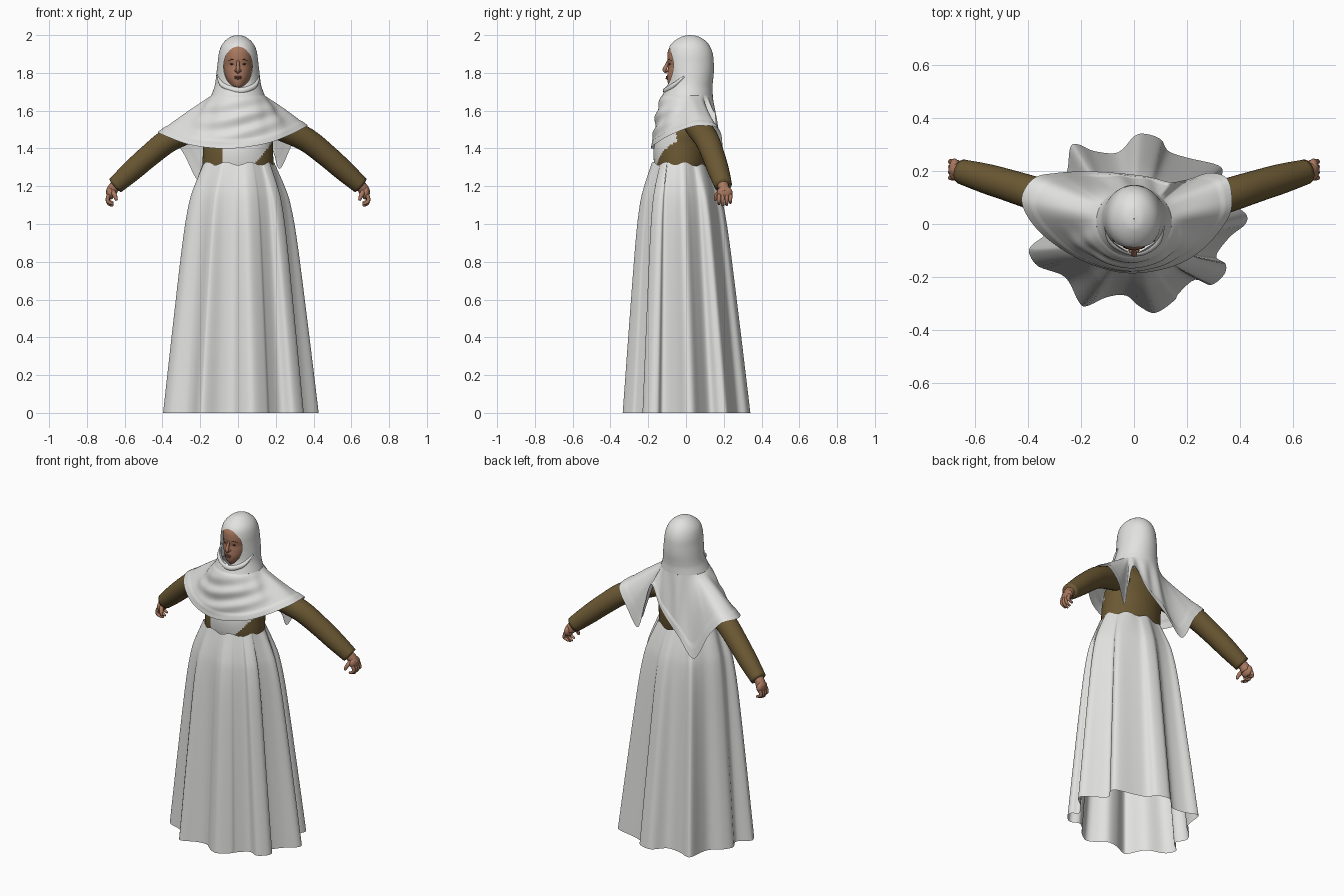
import bpy
import bmesh
from math import sin, cos, pi, asin, atan2, sqrt
from mathutils import Vector, Matrix

if "Cube" in bpy.data.objects:
    bpy.data.objects.remove(bpy.data.objects["Cube"])


def material(name, colour):
    mat = bpy.data.materials.new(name)
    mat.use_nodes = True
    mat.diffuse_color = (*colour, 1)
    shader = next(n for n in mat.node_tree.nodes if n.type == "BSDF_PRINCIPLED")
    shader.inputs["Base Color"].default_value = (*colour, 1)
    shader.inputs["Roughness"].default_value = 0.8
    return mat


WHITE = material("white cloth", (0.76, 0.76, 0.75))
OLIVE = material("olive brown cloth", (0.15, 0.1, 0.034))
SKIN = material("skin", (0.4, 0.19, 0.115))
LIP = material("lips", (0.27, 0.1, 0.075))
DARK = material("dark eyes and brows", (0.06, 0.03, 0.02))


def finish(name, bm, *mats):
    bmesh.ops.remove_doubles(bm, verts=bm.verts, dist=0.0002)
    bmesh.ops.recalc_face_normals(bm, faces=bm.faces)
    for face in bm.faces:
        face.smooth = True
    mesh = bpy.data.meshes.new(name)
    bm.to_mesh(mesh)
    bm.free()
    for mat in mats:
        mesh.materials.append(mat)
    obj = bpy.data.objects.new(name, mesh)
    bpy.context.collection.objects.link(obj)
    return obj


def spline(points, steps, closed=False):
    """Smooth curve through points of any dimension."""
    pts = [Vector(p) for p in points]
    count = len(pts)
    pick = (lambda i: pts[i % count]) if closed else (lambda i: pts[max(0, min(count - 1, i))])
    out = []
    for i in range(count if closed else count - 1):
        a, b, c, d = (pick(i + k) for k in (-1, 0, 1, 2))
        for s in range(steps):
            t = s / steps
            out.append(b + (c - a) * (t / 2) + (a * 2 - b * 5 + c * 4 - d) * (t * t / 2)
                       + (b * 3 - a - c * 3 + d) * (t ** 3 / 2))
    return out if closed else out + [pts[-1]]


def loft(name, rows, *mats, closed=True, caps=False):
    """Skin a list of equally long rows of points."""
    bm = bmesh.new()
    grid = [[bm.verts.new(p) for p in row] for row in rows]
    n = len(rows[0])
    for low, high in zip(grid, grid[1:]):
        for i in range(n if closed else n - 1):
            j = (i + 1) % n
            bm.faces.new((low[i], low[j], high[j], high[i]))
    if caps:
        bm.faces.new(grid[0])
        bm.faces.new(grid[-1])
    return finish(name, bm, *mats)


def ring(level, n, gap=0.0):
    """Oval at one level (z, half width, front y, back y), open by gap at the front."""
    z, half, front, back = level
    mid, depth = (front + back) / 2, (back - front) / 2
    span = 2 * pi - 2 * gap
    count = n - 1 if gap is not None and n % 2 else n
    angles = [gap + span * i / count for i in range(n)]
    return [Vector((half * sin(a), mid - depth * cos(a), z)) for a in angles]


def tube(name, path, radii, mat, sides=16):
    rows = []
    for i, p in enumerate(path):
        tangent = (path[min(i + 1, len(path) - 1)] - path[max(i - 1, 0)]).normalized()
        u = tangent.cross(Vector((0, 1, 0))).normalized()
        v = tangent.cross(u)
        rows.append([p + (u * cos(2 * pi * k / sides) + v * sin(2 * pi * k / sides)) * radii[i]
                     for k in range(sides)])
    return loft(name, rows, mat, caps=True)


def tapered(name, points, mat, steps=5, sides=16):
    """Tube through points given as (x, y, z, radius)."""
    path = spline(points, steps)
    return tube(name, [p.xyz for p in path], [p.w for p in path], mat, sides)


def ellipsoid(name, centre, size, mat):
    bm = bmesh.new()
    place = Matrix.Translation(centre) @ Matrix.Diagonal((*size, 1))
    bmesh.ops.create_uvsphere(bm, u_segments=20, v_segments=12, radius=1, matrix=place)
    return finish(name, bm, mat)


# Skirt: folded hem outline fading into an oval waist
hem = [(.42, .04), (.42, 0), (.36, -.05), (.31, -.12), (.345, -.15), (.34, -.19), (.29, -.23),
       (.23, -.21), (.17, -.26), (.15, -.29), (.08, -.335), (.02, -.31), (-.03, -.27),
       (-.1, -.275), (-.18, -.31), (-.21, -.29), (-.26, -.2), (-.36, -.16), (-.395, -.11),
       (-.385, -.08), (-.33, -.03), (-.36, .04), (-.33, .1), (-.27, .15), (-.25, .21),
       (-.24, .29), (-.21, .3), (-.15, .275), (-.06, .27), (0, .33), (.04, .34), (.1, .32),
       (.13, .275), (.2, .25), (.32, .22), (.33, .18), (.3, .13), (.36, .08)]
outline = spline(hem, 5, True)
rows = []
for z, scale, fold in spline([(0, 1, 1), (.45, .88, .9), (.9, .755, .75), (1.1, .68, .6),
                              (1.2, .61, .45), (1.32, .49, .2)], 6):
    row = []
    for p in outline:
        a = atan2(p.y / .31, p.x / .38)
        oval = Vector((.385 * cos(a), .31 * sin(a)))
        q = (oval + (p - oval) * fold) * scale
        rise = (z / 1.32) ** 8 * (.008 * sin(a * 9) - .012 * max(0, sin(a)))
        row.append(Vector((q.x, q.y - .03 * z / 1.32, z + rise)))
    rows.append(row)
loft("skirt", rows, WHITE)

# Bodice with a white front panel
levels = spline([(1.25, .185, -.15, .09), (1.33, .187, -.17, .11), (1.42, .185, -.168, .12),
                 (1.5, .185, -.13, .12), (1.58, .14, -.08, .11), (1.66, .06, -.04, .06)], 8)
bodice = loft("bodice", [ring(level, 96) for level in levels], OLIVE, WHITE)
for face in bodice.data.polygons:
    c = face.center
    if c.y < -.05 and -.08 < c.x < .1 + .8 * (c.z - 1.33):
        face.material_index = 1

# Hood: rows that leave an oval opening for the face
hood = spline([(2, .001, .018, .022), (1.993, .035, -.02, .065), (1.97, .068, -.06, .103),
               (1.94, .09, -.088, .127), (1.9, .102, -.1, .142), (1.85, .108, -.102, .147),
               (1.8, .114, -.1, .147), (1.75, .12, -.1, .142), (1.72, .127, -.11, .14),
               (1.68, .142, -.125, .142)], 7)
rows = []
for level in hood:
    inside = max(0, 1 - ((level[0] - 1.832) / .108) ** 2)
    rows.append(ring(level, 65, asin(min(.95, .076 * sqrt(inside) / level[1]))))
loft("hood", rows, WHITE, closed=False)
tapered("chin_fold", [(-.108, -.01, 1.79, .004), (-.08, -.07, 1.735, .014), (.01, -.104, 1.705, .018),
                      (.085, -.07, 1.73, .014), (.112, -.01, 1.78, .004)], WHITE)

# Cape: neck oval draped out to a pointed, slit hem
cape_hem = [(0, -.182, 1.4), (.15, -.155, 1.425), (.26, -.09, 1.465), (.35, .02, 1.51),
            (.365, .1, 1.52), (.345, .172, 1.5), (.28, .19, 1.41), (.215, .17, 1.29),
            (.175, .16, 1.44), (.13, .155, 1.58), (.05, .175, 1.45), (-.08, .19, 1.32),
            (-.19, .195, 1.21), (-.29, .19, 1.38), (-.375, .17, 1.48), (-.42, .09, 1.485),
            (-.37, -.01, 1.46), (-.26, -.1, 1.42), (-.13, -.16, 1.4)]
edge = spline(cape_hem, 9, True)
rows = []
for r in range(31):
    t = r / 30
    row = []
    for p in edge:
        a = atan2(p.y, p.x)
        front = max(0, -sin(a))
        neck = Vector((.142 * cos(a), .0085 + .1335 * sin(a), 1.68))
        h = t ** (1 - .45 * front)
        q = neck.lerp(p, h)
        q.z = neck.z + (p.z - neck.z) * t
        # curved drapes at the chest, soft pleats behind, and a raised border
        drape = .007 * front * sin(t * 19 + 2.5 * cos(a)) * sin(pi * t)
        pleat = .005 * (1 - front) * sin(a * 11) * sin(pi * t)
        border = .004 if .84 < t else 0
        q += Vector((cos(a), sin(a), .5)) * (drape + pleat + border)
        row.append(q)
    rows.append(row)
loft("cape", rows, WHITE)

# Head and face
levels = spline([(1.715, .02, -.075, .05), (1.735, .042, -.092, .06), (1.77, .062, -.1, .07),
                 (1.81, .073, -.097, .08), (1.84, .077, -.094, .09), (1.88, .082, -.099, .1),
                 (1.93, .08, -.09, .1), (1.965, .055, -.05, .08)], 5)
loft("head", [ring(level, 40) for level in levels], SKIN, caps=True)
tapered("nose", [(0, -.092, 1.868, .006), (0, -.103, 1.84, .009), (0, -.112, 1.817, .012),
                 (0, -.1, 1.803, .009)], SKIN)
ellipsoid("upper_lip", (0, -.1, 1.779), (.021, .007, .0045), LIP)
ellipsoid("lower_lip", (0, -.1, 1.771), (.018, .008, .005), LIP)
for side, label in ((1, "left"), (-1, "right")):
    ellipsoid(label + "_nostril_wing", (side * .011, -.1, 1.812), (.007, .009, .007), SKIN)
    ellipsoid(label + "_eye", (side * .03, -.0855, 1.847), (.012, .005, .0045), DARK)
    tapered(label + "_brow", [(side * .014, -.093, 1.866, .002), (side * .03, -.09, 1.871, .003),
                              (side * .05, -.076, 1.865, .0015)], DARK, sides=8)

    # Sleeve
    tapered(label + "_sleeve", [(side * x, y, z, r) for x, y, z, r in (
        (.12, .04, 1.53, .055), (.22, .065, 1.51, .066), (.36, .11, 1.447, .064),
        (.47, .145, 1.362, .06), (.56, .172, 1.283, .056), (.648, .197, 1.205, .047))],
        OLIVE, sides=28)

    # Hand with curled fingers
    tapered(label + "_wrist", [(side * .63, .19, 1.222, .03), (side * .66, .2, 1.19, .029),
                               (side * .672, .205, 1.165, .03)], SKIN)
    ellipsoid(label + "_palm", (side * .676, .205, 1.165), (.022, .042, .036), SKIN)
    for k in range(4):
        y = .175 + .02 * k
        drop = (.008, 0, .003, .014)[k]
        tapered(label + "_finger_" + str(k + 1), [
            (side * .684, y, 1.155, .011), (side * .691, y, 1.128, .01),
            (side * .682, y, 1.106 + drop, .009), (side * .66, y, 1.097 + drop, .006)],
            SKIN, sides=10)
    tapered(label + "_thumb", [(side * .665, .185, 1.175, .014), (side * .652, .162, 1.15, .012),
                               (side * .643, .155, 1.125, .007)], SKIN, sides=10)
